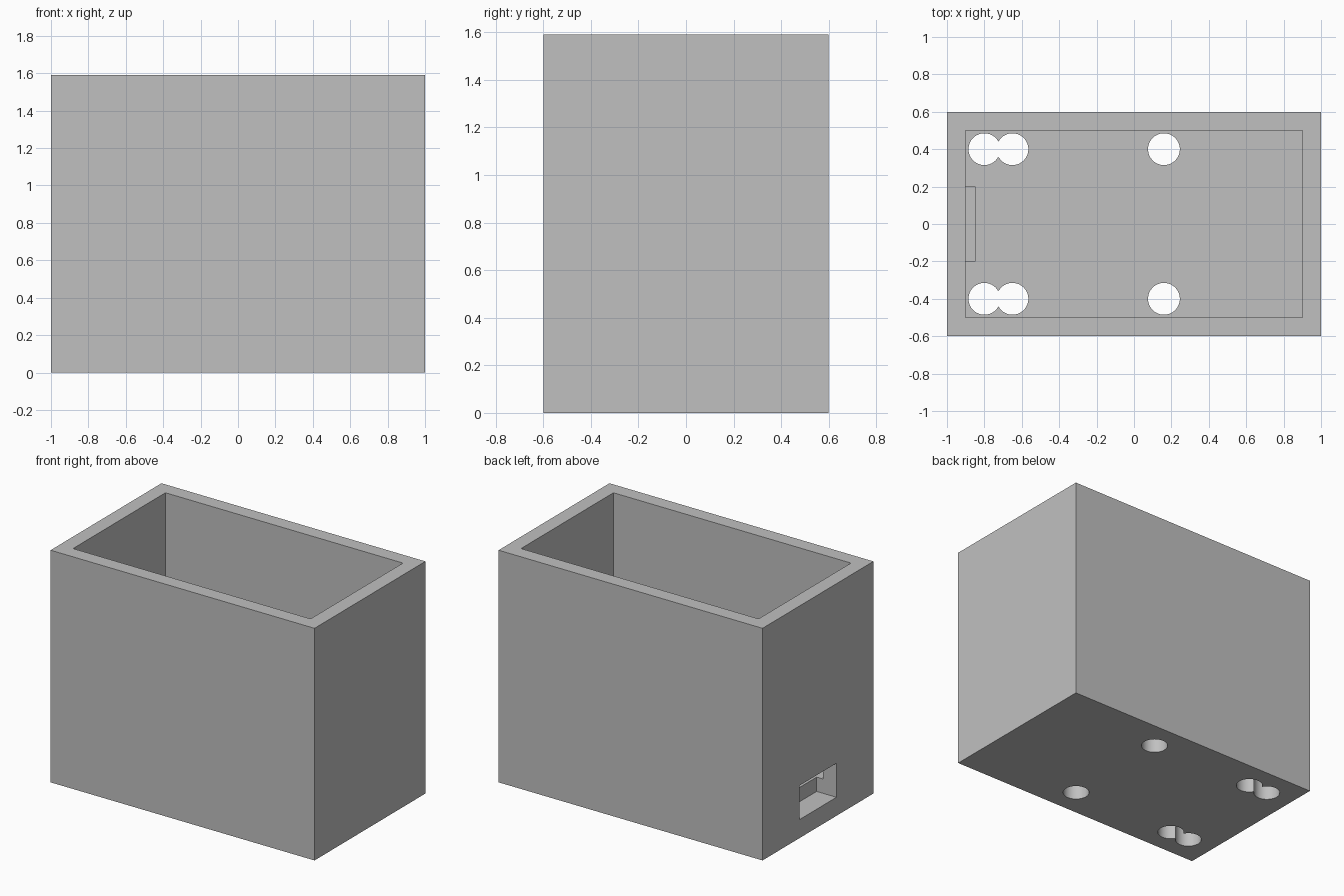
import bpy

old = bpy.data.objects.get("Cube")
if old:
    bpy.data.objects.remove(old, do_unlink=True)

HEIGHT, FLOOR, WALL = 1.59, 0.225, 0.1

grey = bpy.data.materials.new("plain_grey")
grey.use_nodes = True
colour = (0.53, 0.53, 0.53, 1)
grey.diffuse_color = colour
grey.node_tree.nodes["Principled BSDF"].inputs["Base Color"].default_value = colour


def box(name, low, high):
    """Axis-aligned box between two corners."""
    centre = [(a + b) / 2 for a, b in zip(low, high)]
    bpy.ops.mesh.primitive_cube_add(size=1, location=centre)
    ob = bpy.context.object
    ob.name = name
    ob.scale = [b - a for a, b in zip(low, high)]
    bpy.ops.object.transform_apply(location=True, rotation=False, scale=True)
    ob.data.materials.append(grey)
    return ob


def cut(target, cutter):
    """Subtract the cutter from the target, then discard the cutter."""
    cutter.hide_render = True
    mod = target.modifiers.new(cutter.name, 'BOOLEAN')
    mod.operation = 'DIFFERENCE'
    mod.solver = 'EXACT'
    mod.object = cutter
    bpy.context.view_layer.objects.active = target
    bpy.ops.object.modifier_apply(modifier=mod.name)
    bpy.data.objects.remove(cutter, do_unlink=True)


# Open-topped case
case = box("case", (-1, -0.6, 0), (1, 0.6, HEIGHT))
cut(case, box("cavity", (-1 + WALL, -0.6 + WALL, FLOOR),
              (1 - WALL, 0.6 - WALL, HEIGHT + 0.2)))

# Port through the right wall, running a little way into the thick floor
cut(case, box("port", (-1.2, -0.2, 0.127), (-0.85, 0.2, 0.36)))

# Round holes through the floor: two overlapping pairs and two singles
for y in (-0.4, 0.4):
    for x in (-0.8, -0.65, 0.16):
        bpy.ops.mesh.primitive_cylinder_add(vertices=64, radius=0.085, depth=0.5,
                                            location=(x, y, 0.12))
        hole = bpy.context.object
        hole.name = "floor_hole"
        hole.data.materials.append(grey)
        cut(case, hole)

# Smooth hole walls, sharp box edges
bpy.ops.object.select_all(action='DESELECT')
case.select_set(True)
bpy.context.view_layer.objects.active = case
bpy.ops.object.shade_smooth_by_angle()
